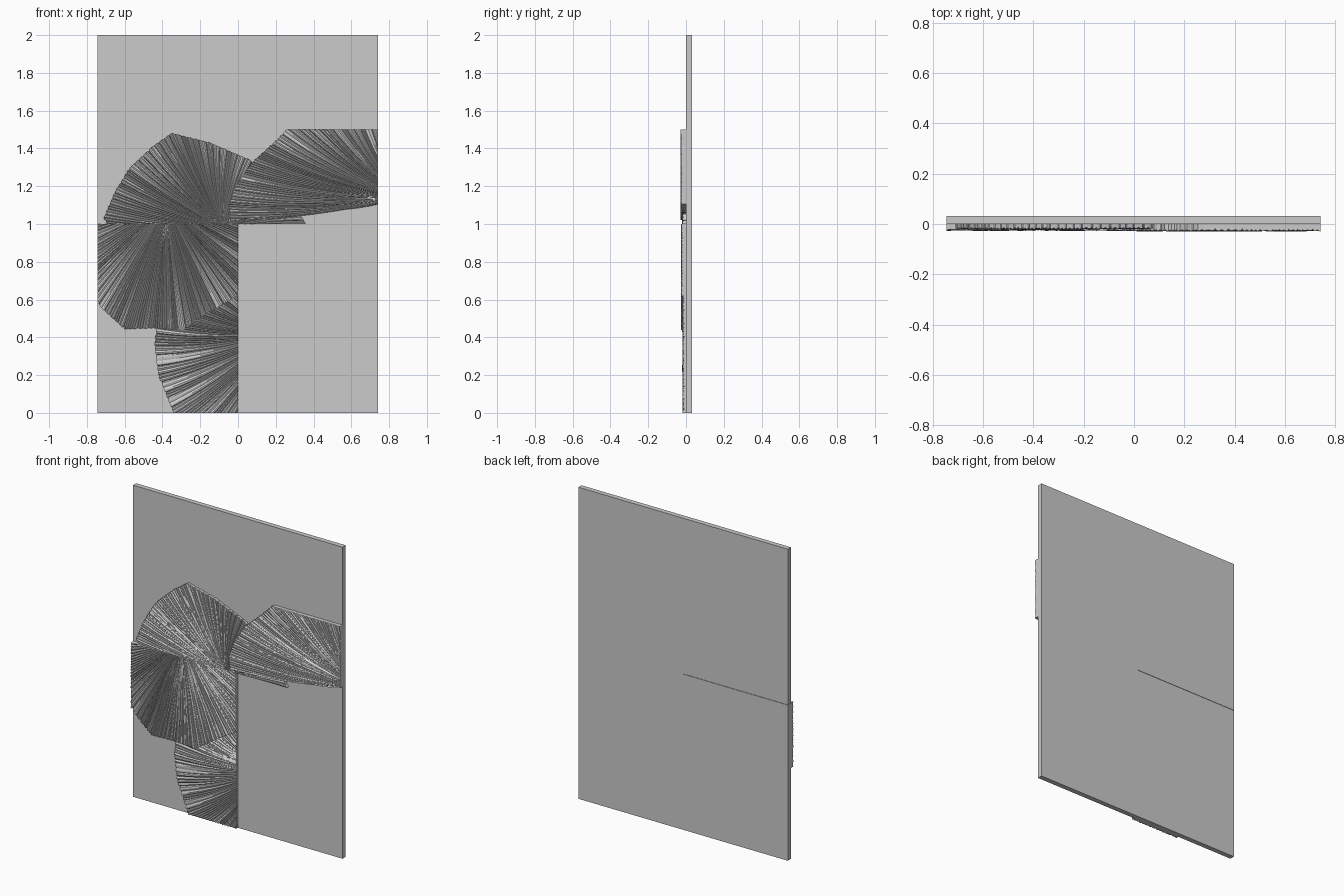
import bpy, bmesh, math, random
from mathutils import Vector

if "Cube" in bpy.data.objects:
    bpy.data.objects.remove(bpy.data.objects["Cube"])

random.seed(7)
LEFT, RIGHT = -0.745, 0.742


def finish(name, bm):
    bmesh.ops.recalc_face_normals(bm, faces=bm.faces)
    me = bpy.data.meshes.new(name)
    bm.to_mesh(me)
    bm.free()
    ob = bpy.data.objects.new(name, me)
    bpy.context.collection.objects.link(ob)
    return ob


def along(pts, s):
    """Point at fraction s of a polyline's length."""
    lens = [(b - a).length for a, b in zip(pts, pts[1:])]
    d = s * sum(lens)
    for a, b, l in zip(pts, pts[1:], lens):
        if d <= l:
            return a.lerp(b, d / l)
        d -= l
    return pts[-1].copy()


def fan_leaf(name, origin, rim, depth, ribs, clips, bend=0.0, amp=0.005):
    """Pleated fan between an origin and a rim, trimmed by planes, closed to the panel."""
    bm = bmesh.new()
    o = Vector(origin)
    rim = [Vector(p) for p in rim]
    # irregular rib widths
    cuts = [0.0]
    for _ in range(ribs):
        cuts.append(cuts[-1] + random.uniform(0.6, 1.4))
    cuts = [c / cuts[-1] for c in cuts]
    profile = [(0.0, -1.5), (0.1, 0.1), (0.28, 0.55), (0.5, 0.2), (0.72, 0.75), (0.9, 0.3)]
    rows, steps = [], 28
    for i in range(ribs):
        height = random.uniform(0.6, 1.2)
        phase = random.uniform(0, 6.28)
        for f, h in profile:
            s = cuts[i] + f * (cuts[i + 1] - cuts[i])
            end = along(rim, s)
            d = end - o
            end = o + d * (1 + 0.006 * h)
            side = Vector((-d.y, d.x))
            row = []
            for j in range(steps + 1):
                t = 0.02 + 0.98 * j / steps
                p = o.lerp(end, t) + side * bend * t * (1 - t)
                # secondary groove opens toward the rim
                hh = h - (0.9 * t if f == 0.5 else 0)
                wave = 0.2 * math.sin(9 * t + phase)
                y = -depth - amp * min(1, 2.5 * t) * (height * hh + wave)
                row.append(bm.verts.new((p.x, y, p.y)))
            rows.append(row)
    for a, b in zip(rows, rows[1:]):
        for j in range(steps):
            bm.faces.new((a[j], a[j + 1], b[j + 1], b[j]))
    # trim at the panel borders and seams
    for co, no in clips:
        geom = bm.verts[:] + bm.edges[:] + bm.faces[:]
        bmesh.ops.bisect_plane(bm, geom=geom, plane_co=co, plane_no=no, clear_outer=True)
    # rim walls down to the panel
    edges = [e for e in bm.edges if e.is_boundary]
    ext = bmesh.ops.extrude_edge_only(bm, edges=edges)["geom"]
    for v in ext:
        if isinstance(v, bmesh.types.BMVert):
            v.co.y = 0.0
    ob = finish(name, bm)
    bpy.ops.object.select_all(action='DESELECT')
    ob.select_set(True)
    bpy.context.view_layer.objects.active = ob
    bpy.ops.object.shade_smooth_by_angle(angle=math.radians(30))


# backing panel with a fine seam on its left half
outline = [(LEFT, 0), (RIGHT, 0), (RIGHT, 2), (LEFT, 2),
           (LEFT, 1.001), (0, 1.001), (0, 0.999), (LEFT, 0.999)]
bm = bmesh.new()
face = bm.faces.new([bm.verts.new((x, 0, z)) for x, z in outline])
ext = bmesh.ops.extrude_face_region(bm, geom=[face])["geom"]
bmesh.ops.translate(bm, vec=(0, 0.032, 0), verts=[v for v in ext if isinstance(v, bmesh.types.BMVert)])
finish("backing_panel", bm)

left_of = lambda x: ((x, 0, 0), (1, 0, 0))
right_of = lambda x: ((x, 0, 0), (-1, 0, 0))
below = lambda z: ((0, 0, z), (0, 0, 1))
above = lambda z: ((0, 0, z), (0, 0, -1))

# lowest leaf, tucked under the middle leaf
fan_leaf("bottom_leaf", (0.2, 0.42),
         [(0.02, 0.66), (-0.2, 0.58), (-0.43, 0.45), (-0.44, 0.36), (-0.42, 0.2),
          (-0.34, 0), (-0.25, -0.15), (0, -0.3)],
         0.015, 36, [left_of(0), above(0)], bend=0.12)

# middle left leaf, hanging from the seam
fan_leaf("middle_leaf", (-0.38, 1.1),
         [(-0.85, 1.0), (-0.8, 0.66), (-0.72, 0.555), (-0.6, 0.445), (-0.45, 0.45),
          (-0.29, 0.44), (-0.16, 0.53), (0.03, 0.64), (0.12, 0.8), (0.1, 1.0)],
         0.022, 50, [left_of(0), right_of(LEFT), below(1)])

# upper left leaf, rising from the seam
fan_leaf("upper_leaf", (-0.08, 0.98),
         [(-0.67, 0.97), (-0.71, 1.03), (-0.65, 1.17), (-0.57, 1.3), (-0.45, 1.41),
          (-0.35, 1.48), (-0.15, 1.43), (0.06, 1.34), (0.2, 1.22), (0.33, 1.05), (0.37, 0.98)],
         0.017, 48, [above(1)], bend=0.08)

# right leaf on top, trimmed by the panel edge
fan_leaf("right_leaf", (0.86, 1.14),
         [(0.6, 1.08), (0.3, 1.055), (-0.04, 1.02), (-0.045, 1.1), (-0.01, 1.2), (0.07, 1.32),
          (0.18, 1.42), (0.26, 1.5), (0.5, 1.57), (0.72, 1.6), (0.86, 1.6)],
         0.025, 52, [left_of(RIGHT), below(1.5)], bend=0.12, amp=0.004)
